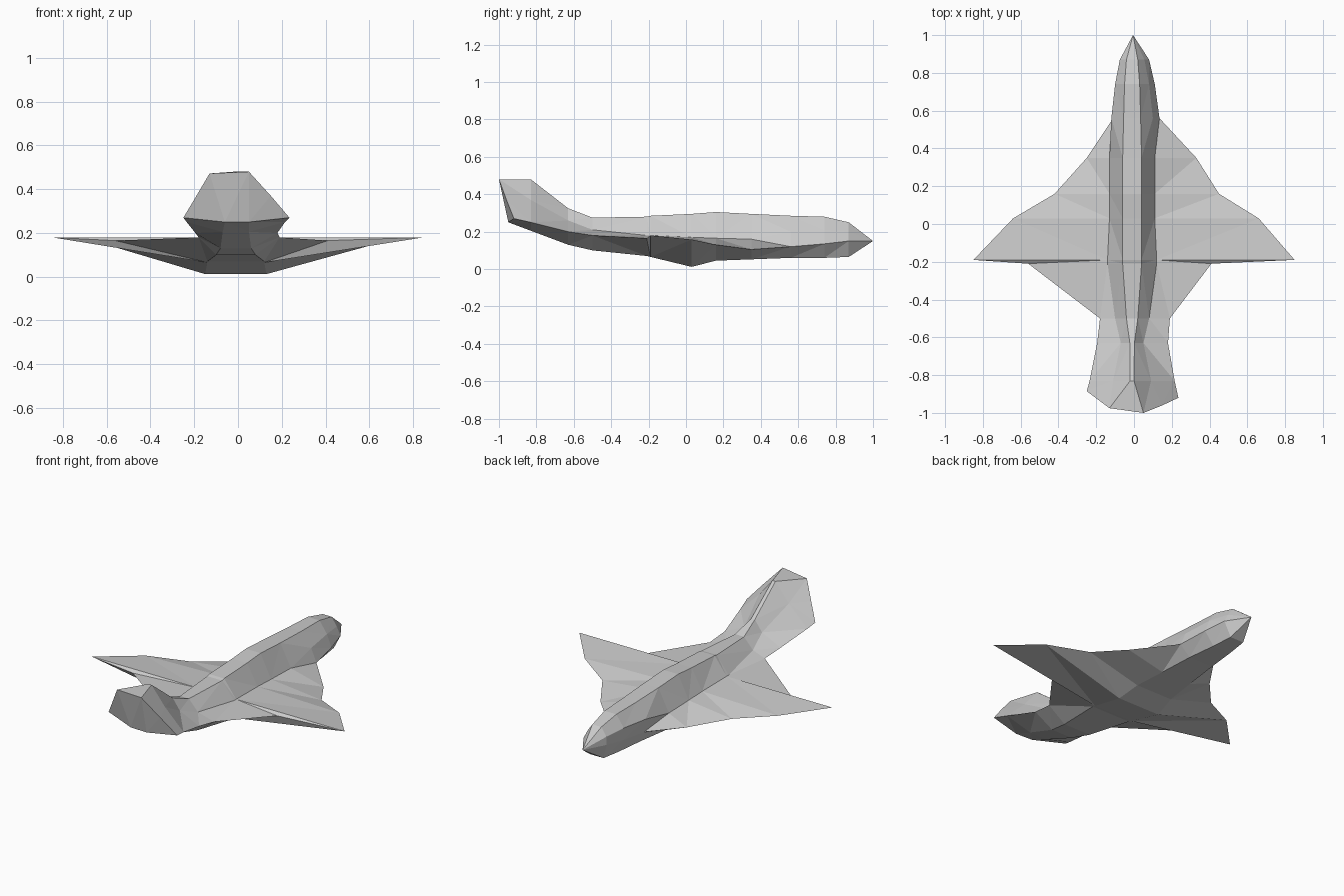
import bpy, bmesh

# Body stations, nose to tail:
# y, left edge x, right edge x, edge z, belly half width, belly z,
# root half width, root z, ridge half width, ridge z
STATIONS = [
    (0.87, -.075, .08, .15, .045, .065, .065, .20, .03, .25),
    (0.74, -.095, .11, .135, .06, .06, .09, .21, .04, .28),
    (0.56, -.11, .135, .12, .08, .06, .11, .20, .045, .285),
    (0.35, -.25, .33, .105, .10, .052, .12, .16, .05, .295),
    (0.16, -.42, .45, .13, .12, .045, .12, .165, .05, .305),
    (0.03, -.64, .66, .158, .14, .012, .12, .17, .05, .295),
    (-.19, -.85, .85, .18, .13, .065, .13, .18, .05, .285),
    (-.21, -.56, .41, .165, .13, .07, .13, .18, .05, .28),
    (-.50, -.18, .19, .18, .09, .10, .09, .21, .03, .275),
    (-.63, -.195, .18, .20, .07, .13, .06, .26, .012, .325),
    (-.83, -.235, .215, .25, .06, .205, .10, .37, .01, .48),
]


def ring(y, xl, xr, ze, bw, zb, rw, zr, tw, zt):
    """Eight-sided cross-section: edges, belly, roots and ridge."""
    c = -0.01
    return [(xl, y, ze), (c - bw, y, zb), (c + bw, y, zb), (xr, y, ze),
            (c + rw, y, zr), (c + tw, y, zt), (c - tw, y, zt), (c - rw, y, zr)]


bm = bmesh.new()
rings = [[bm.verts.new(p) for p in ring(*s)] for s in STATIONS]

# Slanted rear end of the upturned tail
tail = [(-.25, -.885, .27), (-.06, -.945, .25), (.05, -.95, .25), (.235, -.92, .27),
        (.15, -.96, .37), (.05, -1, .48), (-.13, -.975, .472), (-.19, -.93, .37)]
rings.append([bm.verts.new(p) for p in tail])

# Skin between neighbouring sections
for a, b in zip(rings, rings[1:]):
    for i in range(8):
        j = (i + 1) % 8
        bm.faces.new((a[i], a[j], b[j], b[i]))

# Pointed nose and closed tail
nose = bm.verts.new((-.005, 1, .15))
for i in range(8):
    bm.faces.new((nose, rings[0][(i + 1) % 8], rings[0][i]))
bm.faces.new(rings[-1])

bmesh.ops.triangulate(bm, faces=bm.faces[:])
bmesh.ops.recalc_face_normals(bm, faces=bm.faces[:])
mesh = bpy.data.meshes.new("winged_body")
bm.to_mesh(mesh)
bm.free()
bpy.context.collection.objects.link(bpy.data.objects.new("winged_body", mesh))
